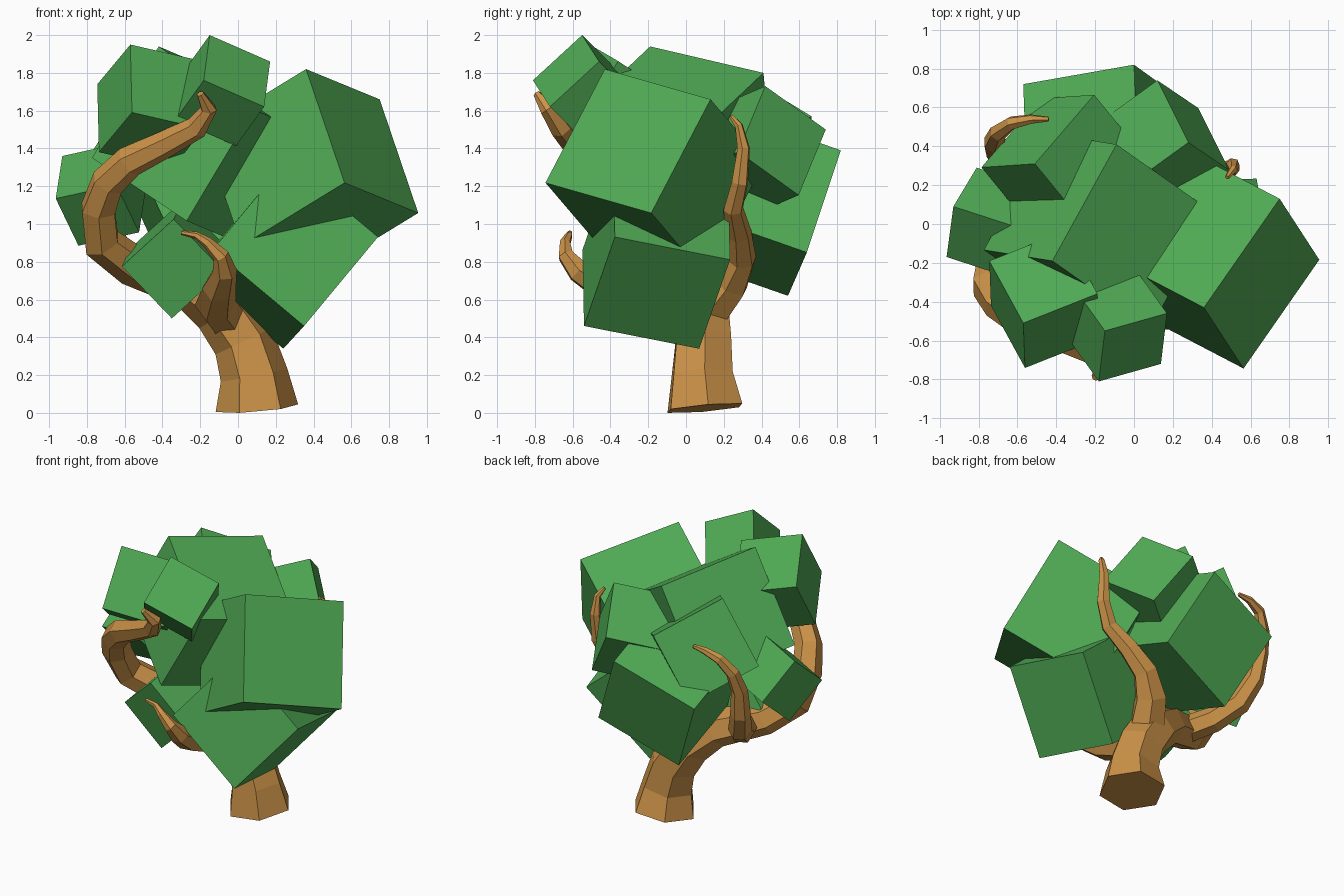
import bpy, bmesh, math
from mathutils import Vector


def material(name, rgb):
    m = bpy.data.materials.new(name)
    m.diffuse_color = (*rgb, 1)
    return m


BARK = material("bark brown", (0.60, 0.29, 0.065))
LEAF = material("leaf green", (0.08, 0.40, 0.09))


def finish(bm, name, mat):
    bmesh.ops.recalc_face_normals(bm, faces=bm.faces)
    me = bpy.data.meshes.new(name)
    bm.to_mesh(me)
    bm.free()
    me.materials.append(mat)
    ob = bpy.data.objects.new(name, me)
    bpy.context.collection.objects.link(ob)


def limb(name, path, sides=6, start=math.radians(5)):
    """Tapered six-sided tube; path holds (x, y, z, radius)."""
    pts = [Vector(p[:3]) for p in path]
    bm = bmesh.new()
    rings, side = [], Vector((1, 0, 0))
    for i, p in enumerate(pts):
        a = (p - pts[i - 1]).normalized() if i else Vector()
        b = (pts[i + 1] - p).normalized() if i < len(pts) - 1 else Vector()
        t = (a + b).normalized()
        side = (side - t * side.dot(t)).normalized()
        up = t.cross(side)
        ring = []
        for k in range(sides):
            ang = start + k * math.tau / sides
            ring.append(bm.verts.new(p + path[i][3] * (side * math.cos(ang) + up * math.sin(ang))))
        rings.append(ring)
    for r, s in zip(rings, rings[1:]):
        for k in range(sides):
            n = (k + 1) % sides
            bm.faces.new((r[k], r[n], s[n], s[k]))
    bm.faces.new(rings[0])
    bm.faces.new(rings[-1])
    finish(bm, name, BARK)


def leaf_block(name, corner, a, b, depth):
    """Tilted block from one corner, two edges and a signed depth along their normal."""
    o, a, b = Vector(corner), Vector(a), Vector(b)
    b -= a * (a.dot(b) / a.dot(a))
    c = a.cross(b).normalized() * depth
    bm = bmesh.new()
    v = [bm.verts.new(o + a * i + b * j + c * k) for k in (0, 1) for j in (0, 1) for i in (0, 1)]
    for f in ((0, 1, 3, 2), (4, 5, 7, 6), (0, 1, 5, 4), (2, 3, 7, 6), (0, 2, 6, 4), (1, 3, 7, 5)):
        bm.faces.new([v[i] for i in f])
    finish(bm, name, LEAF)


# Trunk running on into the big left branch
limb("trunk_and_left_branch", [
    (0.10, 0.10, 0.025, 0.22), (0.085, 0.085, 0.20, 0.18), (0.03, 0.09, 0.38, 0.165),
    (-0.09, 0.08, 0.56, 0.16), (-0.26, 0.03, 0.68, 0.13), (-0.56, -0.10, 0.78, 0.11),
    (-0.72, -0.22, 0.90, 0.105), (-0.74, -0.32, 1.08, 0.10), (-0.69, -0.41, 1.22, 0.092),
    (-0.575, -0.50, 1.33, 0.085), (-0.39, -0.58, 1.42, 0.073), (-0.22, -0.66, 1.51, 0.062),
    (-0.155, -0.73, 1.61, 0.045), (-0.20, -0.79, 1.69, 0.02)])
# Side branches
limb("front_branch", [
    (-0.06, 0.06, 0.50, 0.11), (-0.12, -0.20, 0.58, 0.11), (-0.10, -0.42, 0.66, 0.09),
    (-0.07, -0.57, 0.75, 0.065), (-0.09, -0.635, 0.83, 0.045), (-0.16, -0.64, 0.90, 0.03),
    (-0.22, -0.62, 0.94, 0.02), (-0.30, -0.615, 0.955, 0.012)])
limb("right_branch", [
    (-0.03, 0.08, 0.50, 0.13), (0.05, 0.23, 0.69, 0.11), (0.15, 0.29, 0.82, 0.085),
    (0.28, 0.28, 0.95, 0.068), (0.42, 0.25, 1.08, 0.055), (0.50, 0.285, 1.22, 0.046),
    (0.51, 0.305, 1.40, 0.035), (0.51, 0.28, 1.52, 0.022), (0.48, 0.24, 1.57, 0.012)])
limb("back_left_branch", [
    (-0.45, -0.03, 0.74, 0.09), (-0.55, 0.15, 0.78, 0.085), (-0.64, 0.30, 0.87, 0.078),
    (-0.70, 0.38, 1.03, 0.068), (-0.72, 0.42, 1.22, 0.056), (-0.70, 0.47, 1.36, 0.046),
    (-0.63, 0.52, 1.46, 0.036), (-0.53, 0.54, 1.50, 0.025), (-0.44, 0.54, 1.51, 0.013)])

# Foliage blocks
leaf_block("leaves_right", (0.36, -0.43, 1.82), (0.39, 0.56, -0.16), (0.20, -0.32, -0.60), 0.70)
leaf_block("leaves_right_low", (0.35, -0.54, 0.46), (-0.11, 0.61, -0.12), (0.39, 0.17, 0.47), -0.63)
leaf_block("leaves_front_top", (-0.15, -0.55, 2.0), (0.32, 0.09, -0.14), (-0.03, -0.26, -0.24), 0.33)
leaf_block("leaves_middle", (-0.42, -0.19, 1.94), (0.33, 0.60, -0.14), (0.50, -0.355, -0.333), 0.69)
leaf_block("leaves_back_left", (-0.51, 0.31, 1.785), (0.305, 0.355, -0.215), (-0.277, -0.02, -0.42), -0.50)
leaf_block("leaves_back", (0, 0.82, 1.39), (-0.57, -0.10, -0.23), (0.25, -0.18, -0.54), 0.62)
leaf_block("leaves_left_top", (-0.57, -0.51, 1.95), (-0.175, 0.32, -0.21), (0, -0.215, -0.37), -0.42)
leaf_block("leaves_left", (-0.93, 0.09, 1.36), (-0.035, -0.26, -0.225), (0.12, 0.20, -0.25), 0.345)
leaf_block("leaves_back_right", (0.28, 0.42, 1.73), (-0.16, 0.32, -0.23), (0.21, -0.14, -0.35), 0.43)
leaf_block("leaves_front_low", (-0.35, -0.37, 0.50), (-0.265, -0.04, 0.275), (0.265, -0.10, 0.26), -0.385)

# Depth of the front low block must run backwards (+y)
ob = bpy.data.objects["leaves_front_low"]
if sum(v.co.y for v in ob.data.vertices) / 8 < -0.44:
    bpy.data.objects.remove(ob)
    leaf_block("leaves_front_low", (-0.35, -0.37, 0.50), (-0.265, -0.04, 0.275), (0.265, -0.10, 0.26), 0.385)
